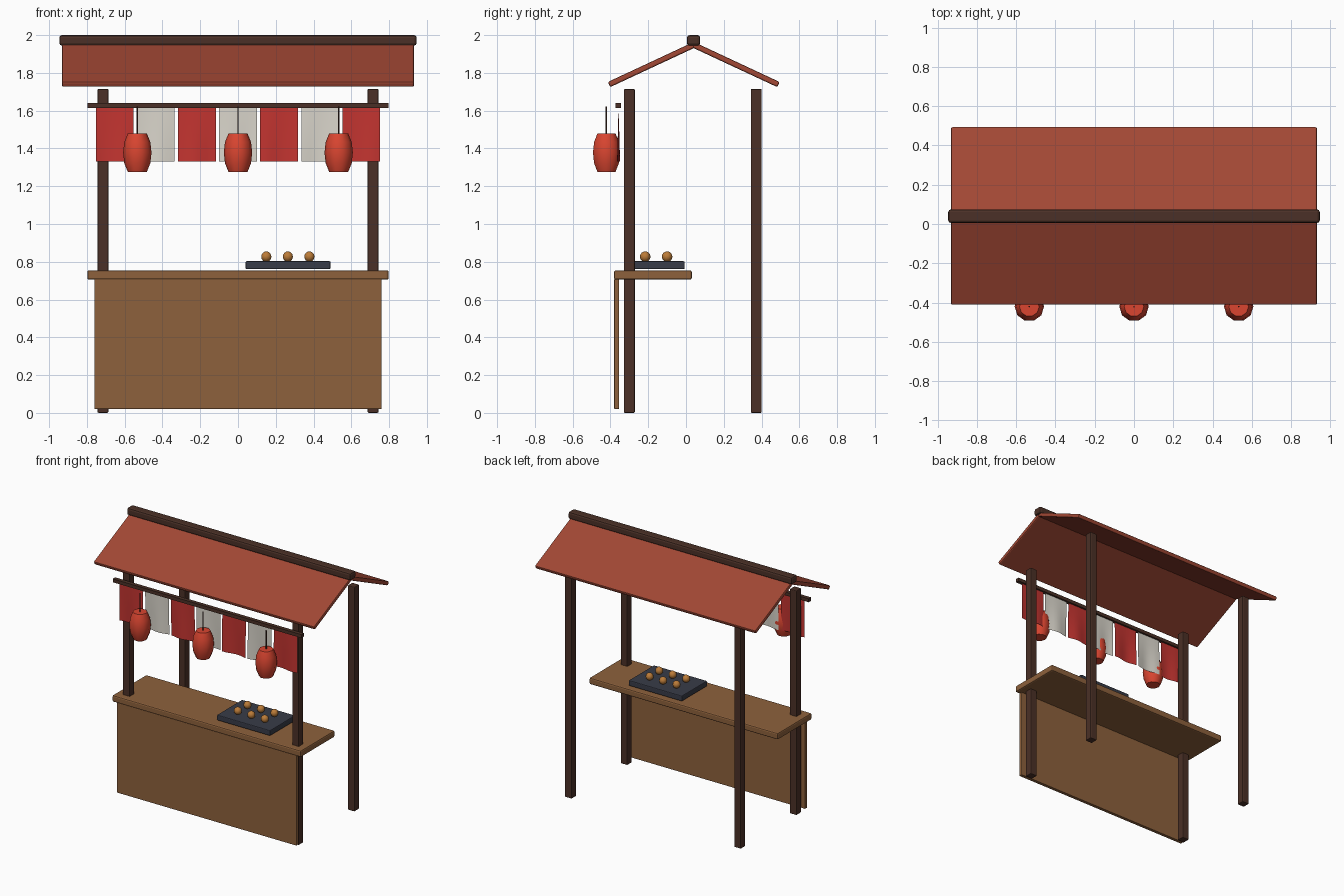
import bpy, bmesh, math
from mathutils import Matrix, Vector

if "Cube" in bpy.data.objects:
    bpy.data.objects.remove(bpy.data.objects["Cube"])


def mat(name, rgb):
    m = bpy.data.materials.new(name)
    m.diffuse_color = (*rgb, 1)
    m.use_nodes = True
    m.node_tree.nodes["Principled BSDF"].inputs["Base Color"].default_value = m.diffuse_color
    return m


DARK = mat("dark_wood", (0.07, 0.03, 0.02))
WOOD = mat("counter_wood", (0.27, 0.12, 0.045))
ROOF = mat("roof_red", (0.36, 0.065, 0.035))
RED = mat("cloth_red", (0.55, 0.035, 0.03))
WHITE = mat("cloth_white", (0.7, 0.67, 0.6))
PAPER = mat("lantern_red", (0.7, 0.06, 0.03))
IRON = mat("tray_iron", (0.04, 0.045, 0.065))
FOOD = mat("food_brown", (0.5, 0.2, 0.04))


def finish(name, bm, material, smooth=None):
    me = bpy.data.meshes.new(name)
    bm.to_mesh(me)
    bm.free()
    ob = bpy.data.objects.new(name, me)
    bpy.context.collection.objects.link(ob)
    me.materials.append(material)
    if smooth:
        bpy.ops.object.select_all(action='DESELECT')
        bpy.context.view_layer.objects.active = ob
        ob.select_set(True)
        bpy.ops.object.shade_smooth_by_angle(angle=math.radians(smooth))
    return ob


def box(name, center, size, material, bevel=0.006, tilt=0):
    bm = bmesh.new()
    bmesh.ops.create_cube(bm, size=1, matrix=Matrix.Diagonal((*size, 1)))
    if bevel:
        bmesh.ops.bevel(bm, geom=bm.edges[:], offset=bevel, segments=2,
                        profile=0.5, affect='EDGES')
    bm.transform(Matrix.Translation(center) @ Matrix.Rotation(tilt, 4, 'X'))
    return finish(name, bm, material)


# posts
for side, x in (("left", -0.715), ("right", 0.715)):
    for end, y in (("front", -0.30), ("back", 0.372)):
        box(f"{end}_{side}_post", (x, y, 0.8575), (0.058, 0.058, 1.715), DARK)

# counter and front panel
box("counter_top", (0, -0.175, 0.73), (1.595, 0.412, 0.05), WOOD, 0.01)
box("front_panel", (0, -0.367, 0.365), (1.52, 0.027, 0.69), WOOD, 0.005)

# roof slopes and ridge beam
PITCH = math.radians(25)
for name, s in (("front_roof", -1), ("back_roof", 1)):
    box(name, (0, 0.041 + s * 0.224, 1.843), (1.865, 0.496, 0.03), ROOF,
        0.008, -s * PITCH)
box("ridge_beam", (0, 0.04, 1.972), (1.892, 0.07, 0.056), DARK, 0.014)

# curtain rod
box("curtain_rod", (0, -0.358, 1.628), (1.595, 0.03, 0.026), DARK, 0)

# hanging curtain panels, gently rippled
for i in range(-3, 4):
    bm = bmesh.new()
    bmesh.ops.create_grid(bm, x_segments=8, y_segments=4, size=0.5)
    for v in bm.verts:
        u, w = v.co.x, v.co.y
        ripple = 0.008 * (0.5 - w) * math.sin(u * 2 * math.pi + i)
        v.co = Vector((i * 0.2175 + u * 0.2, -0.357 + ripple,
                       1.475 + w * 0.29))
    finish(f"curtain_{i + 4}", bm, RED if i % 2 else WHITE, 60)

# lanterns: ten-sided barrels hung on cords
PROFILE = [(0.05, 1.275), (0.069, 1.322), (0.075, 1.378), (0.069, 1.434),
           (0.05, 1.48)]
for n, x in enumerate((-0.533, 0, 0.533), 1):
    bm = bmesh.new()
    rings = [[bm.verts.new((x + r * math.cos(k * math.tau / 10),
                            -0.421 + r * math.sin(k * math.tau / 10), z))
              for k in range(10)] for r, z in PROFILE]
    for a, b in zip(rings, rings[1:]):
        for k in range(10):
            j = (k + 1) % 10
            bm.faces.new((a[k], a[j], b[j], b[k]))
    bm.faces.new(rings[0][::-1])
    bm.faces.new(rings[-1])
    finish(f"lantern_{n}", bm, PAPER, 40)
    bm = bmesh.new()
    bmesh.ops.create_cone(bm, cap_ends=True, segments=6, radius1=0.004,
                          radius2=0.004, depth=0.15,
                          matrix=Matrix.Translation((x, -0.421, 1.547)))
    finish(f"lantern_cord_{n}", bm, DARK)

# griddle tray with six round snacks
box("tray", (0.265, -0.16, 0.782), (0.45, 0.305, 0.042), IRON, 0.006)
for i in range(3):
    for j, y in enumerate((-0.216, -0.1)):
        bm = bmesh.new()
        bmesh.ops.create_uvsphere(
            bm, u_segments=10, v_segments=8, radius=0.028,
            matrix=Matrix.Translation((0.15 + i * 0.114, y, 0.827)))
        finish(f"snack_{i + 1}_{j + 1}", bm, FOOD, 60)
